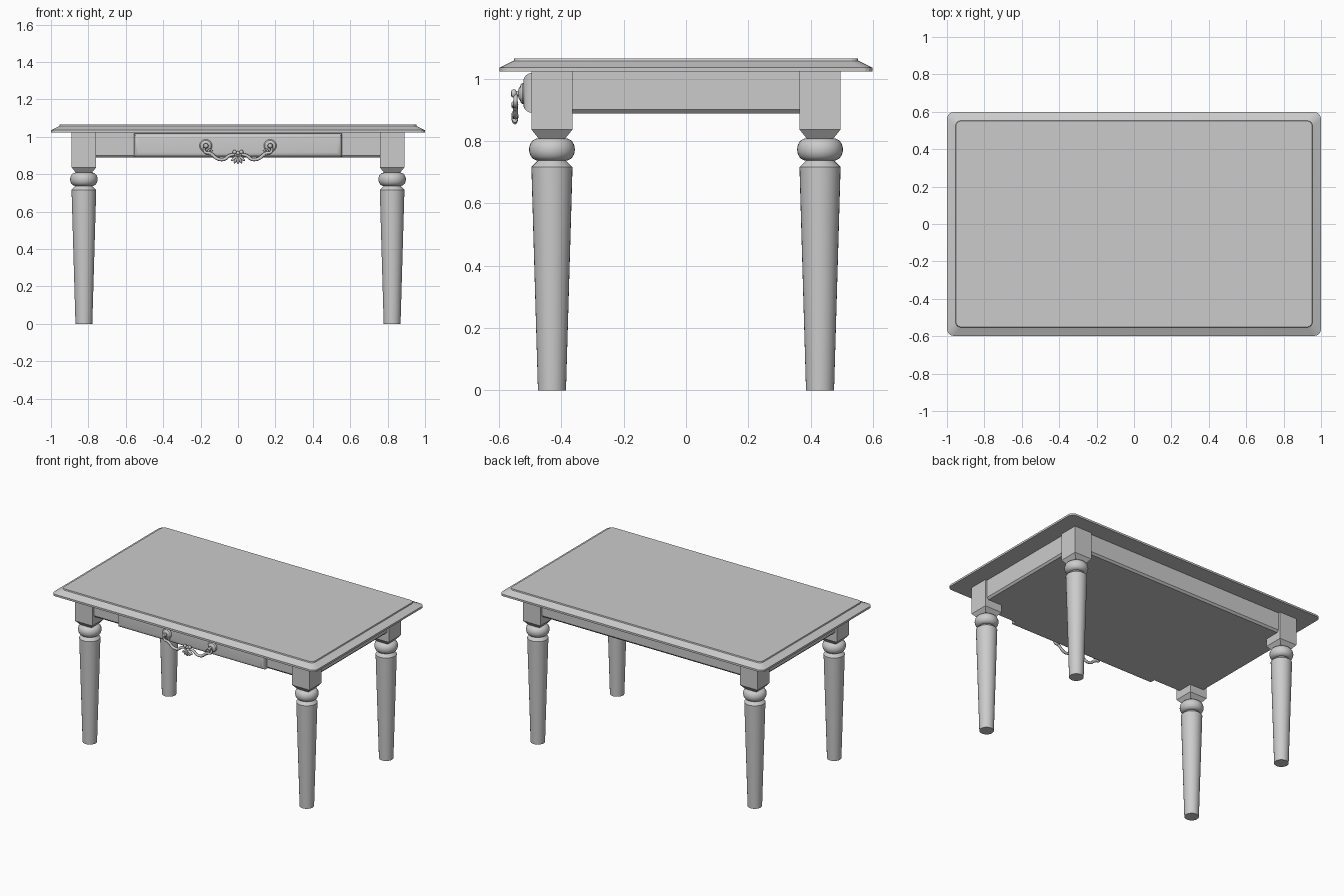
import bpy, bmesh, math
from mathutils import Matrix, Vector

if "Cube" in bpy.data.objects:
    bpy.data.objects.remove(bpy.data.objects["Cube"])

GREY = bpy.data.materials.new("light_grey")
GREY.diffuse_color = (0.6, 0.6, 0.6, 1)
GREY.use_nodes = True
GREY.node_tree.nodes["Principled BSDF"].inputs["Base Color"].default_value = GREY.diffuse_color


def finish(bm, name, smooth=30):
    bmesh.ops.recalc_face_normals(bm, faces=bm.faces)
    me = bpy.data.meshes.new(name)
    bm.to_mesh(me)
    bm.free()
    ob = bpy.data.objects.new(name, me)
    bpy.context.collection.objects.link(ob)
    me.materials.append(GREY)
    if smooth:
        bpy.ops.object.select_all(action='DESELECT')
        ob.select_set(True)
        bpy.context.view_layer.objects.active = ob
        bpy.ops.object.shade_smooth_by_angle(angle=math.radians(smooth))
    return ob


def loft(bm, loops):
    """Skin closed loops of equal length and cap both ends."""
    rings = [[bm.verts.new(p) for p in loop] for loop in loops]
    n = len(rings[0])
    for a, b in zip(rings, rings[1:]):
        for i in range(n):
            j = (i + 1) % n
            bm.faces.new((a[i], a[j], b[j], b[i]))
    bm.faces.new(rings[0])
    bm.faces.new(rings[-1])


def rect(hx, hy, z):
    return [(-hx, -hy, z), (hx, -hy, z), (hx, hy, z), (-hx, hy, z)]


def round_rect(hx, hy, r, z, seg=4):
    pts = []
    for k, (sx, sy) in enumerate([(1, 1), (-1, 1), (-1, -1), (1, -1)]):
        for i in range(seg + 1):
            a = math.pi / 2 * (k + i / seg)
            pts.append((sx * (hx - r) + r * math.cos(a),
                        sy * (hy - r) + r * math.sin(a), z))
    return pts


def circle(r, z, n=32):
    return [(r * math.cos(2 * math.pi * i / n), r * math.sin(2 * math.pi * i / n), z)
            for i in range(n)]


def lathe(bm, profile, n=32):
    loft(bm, [circle(r, z, n) for r, z in profile])


# Table top: thin edge, sloped border, small raised step
bm = bmesh.new()
loft(bm, [round_rect(1 - d, 0.598 - d, r, z) for d, r, z in
          [(0, 0.035, 1.022), (0, 0.035, 1.035), (0.045, 0.03, 1.057),
           (0.047, 0.03, 1.065)]])
finish(bm, "table_top", 20)

# Apron body with a bevelled lower edge
bm = bmesh.new()
loft(bm, [rect(0.863, 0.468, 0.888), rect(0.875, 0.48, 0.901), rect(0.875, 0.48, 1.022)])
finish(bm, "apron", 0)

# Four legs: square block, ring, collar and tapered shaft
RING = [(0.045 + 0.0285 * math.cos(a), 0.7725 + 0.0355 * math.sin(a))
        for a in [math.pi * (i / 12 - 0.5) for i in range(13)]]
for sx, side in ((-1, "left"), (1, "right")):
    for sy, end in ((-1, "front"), (1, "back")):
        place = Matrix.Translation((sx * 0.824, sy * 0.43, 0))
        bm = bmesh.new()
        loft(bm, [rect(0.043, 0.043, 0.808), rect(0.0655, 0.0655, 0.836),
                  rect(0.0655, 0.0655, 1.022)])
        bm.transform(place)
        finish(bm, f"leg_block_{end}_{side}", 0)
        bm = bmesh.new()
        lathe(bm, [(0.045, 0), (0.066, 0.716), (0.045, 0.737)] + RING[1:])
        bm.transform(place)
        finish(bm, f"leg_{end}_{side}")

# Drawer front with rounded-over edges
bm = bmesh.new()
steps = [(0, 0.47), (0, 0.493)] + [
    (0.027 * (1 - math.cos(a)), 0.493 + 0.029 * math.sin(a))
    for a in [math.pi / 2 * i / 6 for i in range(1, 7)]]
loft(bm, [rect(0.557 - d, 0.064 - d, y) for d, y in steps])
bm.transform(Matrix.Translation((0, 0, 0.954)) @ Matrix.Rotation(math.pi / 2, 4, 'X'))
finish(bm, "drawer_front", 35)

# Rosettes and knobs carrying the handle
for sx, side in ((-1, "left"), (1, "right")):
    bm = bmesh.new()
    lathe(bm, [(0.034, 0.515), (0.034, 0.524), (0.028, 0.531), (0.022, 0.532),
               (0.018, 0.536), (0.009, 0.538), (0.008, 0.544), (0.013, 0.548),
               (0.014, 0.553), (0.011, 0.559), (0.004, 0.562)], 24)
    bm.transform(Matrix.Translation((sx * 0.172, 0, 0.952))
                 @ Matrix.Rotation(math.pi / 2, 4, 'X'))
    finish(bm, f"rosette_{side}", 40)


def tube(name, pts, y):
    """Smooth round rod through (x, z, radius) points."""
    cu = bpy.data.curves.new(name, 'CURVE')
    cu.dimensions = '3D'
    cu.bevel_depth = 1
    cu.bevel_resolution = 2
    cu.resolution_u = 6
    cu.use_fill_caps = True
    sp = cu.splines.new('NURBS')
    sp.points.add(len(pts) - 1)
    for p, (x, z, r) in zip(sp.points, pts):
        p.co = (x, y, z, 1)
        p.radius = r
    sp.use_endpoint_u = True
    sp.order_u = 3
    ob = bpy.data.objects.new(name, cu)
    bpy.context.collection.objects.link(ob)
    cu.materials.append(GREY)


# Swinging handle: two scrolled arms meeting at a shell
for s, side in ((-1, "left"), (1, "right")):
    tube(f"handle_arm_{side}", [(s * x, z, r) for x, z, r in [
        (0.172, 0.955, 0.006), (0.186, 0.932, 0.007), (0.172, 0.912, 0.008),
        (0.145, 0.915, 0.008), (0.115, 0.880, 0.009), (0.07, 0.876, 0.009),
        (0.045, 0.905, 0.008), (0.015, 0.905, 0.008)]], -0.547)
    tube(f"handle_scroll_{side}", [(s * x, z, r) for x, z, r in [
        (0.12, 0.895, 0.006), (0.15, 0.90, 0.006), (0.162, 0.925, 0.005),
        (0.145, 0.935, 0.005), (0.138, 0.922, 0.005)]], -0.546)

bm = bmesh.new()


def bead(x, z, rx, rz, tilt=0):
    m = (Matrix.Translation((x, -0.549, z)) @ Matrix.Rotation(tilt, 4, 'Y')
         @ Matrix.Diagonal(Vector((rx, 0.011, rz, 1))))
    bmesh.ops.create_uvsphere(bm, u_segments=12, v_segments=8, radius=1, matrix=m)


for i in range(-2, 3):  # fan of shell lobes
    a = i * math.radians(26)
    bead(0.026 * math.sin(a), 0.900 - 0.026 * math.cos(a), 0.008, 0.021, -a)
for x, z in ((-0.018, 0.918), (0, 0.912), (0.018, 0.918)):  # upper beads
    bead(x, z, 0.011, 0.011)
finish(bm, "handle_shell", 60)
